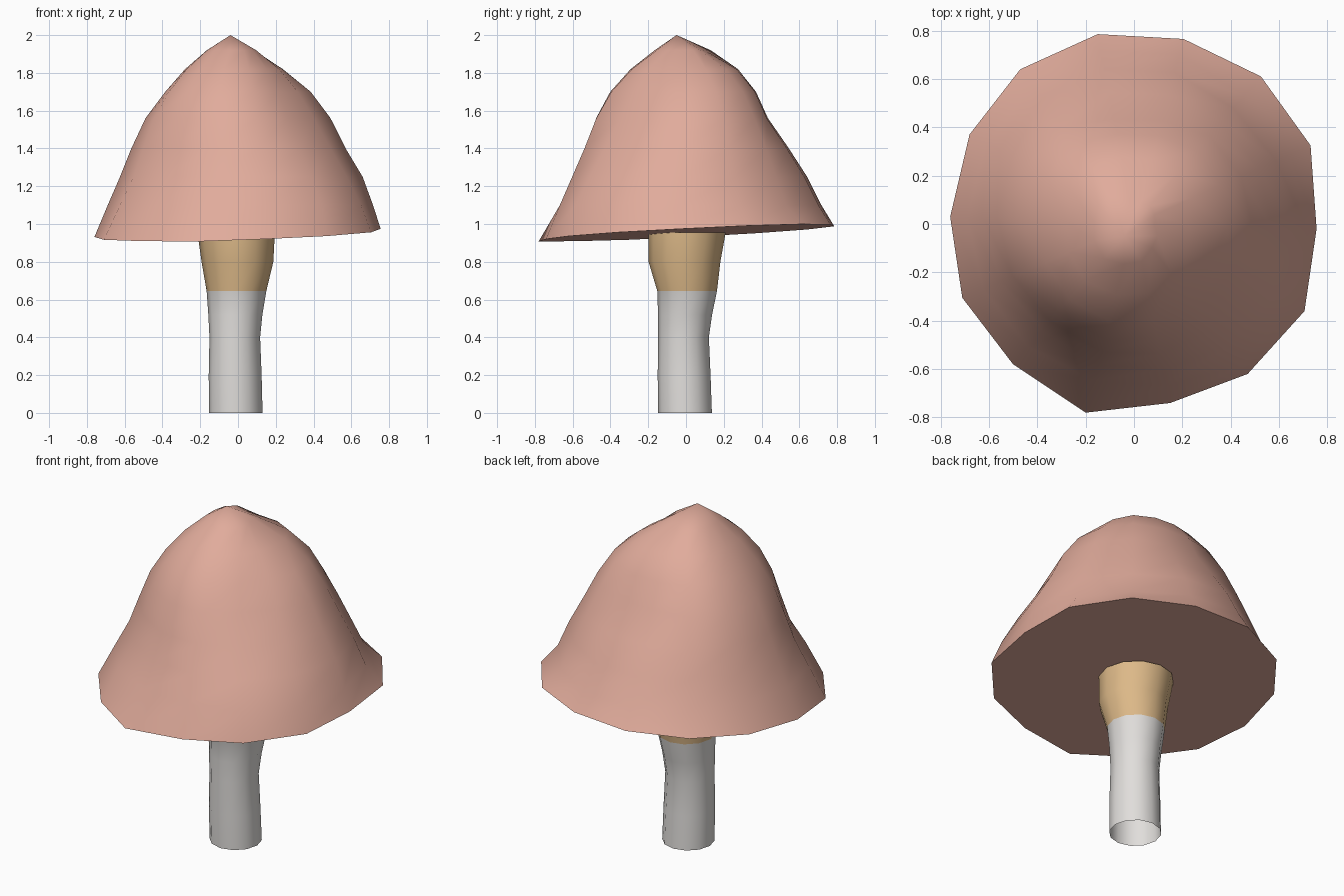
import bpy, bmesh, math

cube = bpy.data.objects.get("Cube")
if cube:
    bpy.data.objects.remove(cube, do_unlink=True)


def material(name, rgb):
    mat = bpy.data.materials.new(name)
    mat.use_nodes = True
    color = (*rgb, 1)
    mat.diffuse_color = color
    mat.node_tree.nodes["Principled BSDF"].inputs["Base Color"].default_value = color
    return mat


pink = material("dusty pink", (.75, .41, .33))
tan = material("tan", (.73, .49, .25))
white = material("off white", (.75, .73, .71))


def bridge(bm, lower, upper):
    """Join two equal rings of vertices with quads."""
    faces = []
    count = len(lower)
    for i in range(count):
        j = (i + 1) % count
        faces.append(bm.faces.new((lower[i], lower[j], upper[j], upper[i])))
    return faces


def finish(bm, name, materials):
    mesh = bpy.data.meshes.new(name)
    bm.to_mesh(mesh)
    bm.free()
    obj = bpy.data.objects.new(name, mesh)
    bpy.context.collection.objects.link(obj)
    for mat in materials:
        mesh.materials.append(mat)
    bpy.ops.object.select_all(action='DESELECT')
    obj.select_set(True)
    bpy.context.view_layer.objects.active = obj
    bpy.ops.object.shade_smooth_by_angle(angle=math.radians(60))
    return obj


# Cap: uneven rim, and for each height the radius in eight directions from +x round by +y
rim = [(.755, -.02), (.73, .325), (.525, .61), (.205, .765), (-.15, .785),
       (-.47, .64), (-.68, .37), (-.76, .03), (-.71, -.305), (-.5, -.58),
       (-.2, -.78), (.15, -.74), (.47, -.62), (.705, -.36)]
cap_levels = {
    1.1: (.715, .70, .735, .70, .69, .67, .67, .74),
    1.25: (.66, .63, .655, .64, .625, .58, .61, .64),
    1.4: (.57, .56, .55, .58, .565, .53, .55, .54),
    1.56: (.49, .48, .43, .51, .49, .48, .495, .43),
    1.7: (.385, .40, .37, .42, .385, .41, .415, .34),
    1.82: (.235, .28, .275, .31, .28, .31, .30, .25),
    1.92: (.085, .10, .09, .17, .165, .19, .165, .12),
}


def radius_at(radii, angle):
    """Blend smoothly between the eight directions."""
    t = (angle / math.tau * len(radii)) % len(radii)
    i = int(t)
    f = t - i
    f = f * f * (3 - 2 * f)
    return radii[i % len(radii)] * (1 - f) + radii[(i + 1) % len(radii)] * f


bm = bmesh.new()
ring = [bm.verts.new((x, y, .953 + .03 * x + .05 * y)) for x, y in rim]
bm.faces.new(ring[::-1])  # flat underside
for z, radii in cap_levels.items():
    upper = []
    for x, y in rim:
        a = math.atan2(y, x)
        r = radius_at(radii, a)
        upper.append(bm.verts.new((r * math.cos(a), r * math.sin(a), z)))
    bridge(bm, ring, upper)
    ring = upper
tip = bm.verts.new((-.04, -.05, 2))
for i, v in enumerate(ring):
    bm.faces.new((v, ring[(i + 1) % len(ring)], tip))
finish(bm, "mushroom_cap", [pink])

# Stem: open tube, each ring as height, centre x, centre y, radius
stem_rings = [(0, -.012, -.005, .142), (.2, -.015, -.01, .14),
              (.4, -.017, -.013, .134), (.52, -.014, -.005, .143),
              (.645, -.008, .006, .158), (.8, -.003, -.008, .19),
              (.955, -.01, .005, .205)]
sides = 12
bm = bmesh.new()
ring = None
for z, cx, cy, r in stem_rings:
    upper = []
    for i in range(sides):
        a = math.tau * i / sides
        upper.append(bm.verts.new((cx + r * math.cos(a), cy + r * math.sin(a), z)))
    if ring:
        for face in bridge(bm, ring, upper):
            face.material_index = 1 if z > .7 else 0
    ring = upper
finish(bm, "mushroom_stem", [white, tan])
